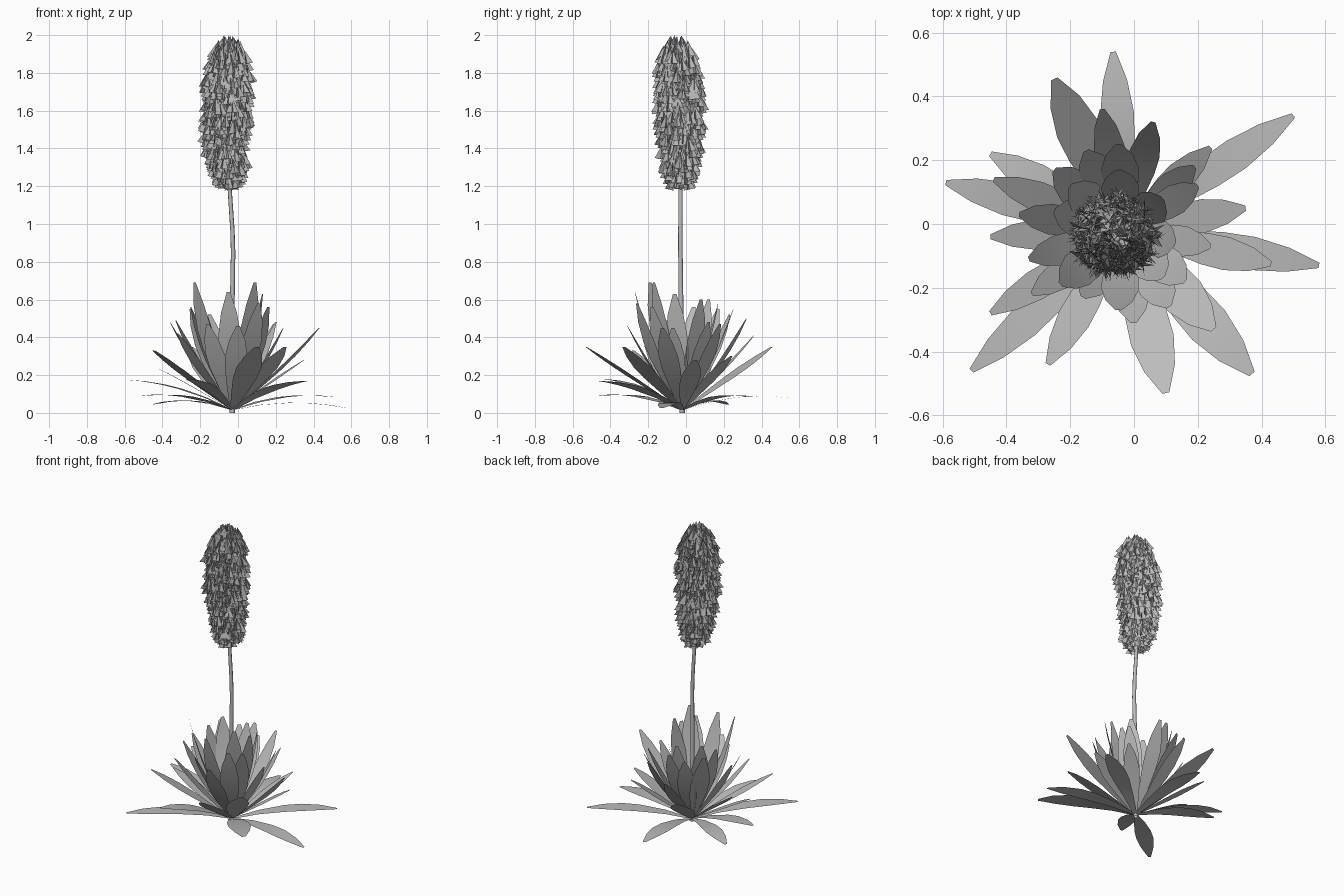
import bpy, bmesh, math, random
from mathutils import Vector

if "Cube" in bpy.data.objects:
    bpy.data.objects.remove(bpy.data.objects["Cube"])

random.seed(4)

def material(name, v):
    m = bpy.data.materials.new(name)
    m.diffuse_color = (v, v, v, 1)
    m.use_nodes = True
    m.node_tree.nodes["Principled BSDF"].inputs["Base Color"].default_value = m.diffuse_color
    return m

plant_grey = material("plant grey", 0.5)

def finish(bm, name, smooth=False):
    me = bpy.data.meshes.new(name)
    bm.to_mesh(me)
    bm.free()
    me.materials.append(plant_grey)
    ob = bpy.data.objects.new(name, me)
    bpy.context.collection.objects.link(ob)
    for p in me.polygons:
        p.use_smooth = smooth
    return ob

def lerp_table(table, t):
    for (a, va), (b, vb) in zip(table, table[1:]):
        if t <= b:
            return va + (vb - va) * (t - a) / (b - a)
    return table[-1][1]

# Rosette leaves: each a curved blade with straight-edged outline, crown to tip
BASE = Vector((-0.03, -0.02, 0.015))
BLADE = [(0, .18), (.25, .6), (.5, .95), (.66, 1), (.84, .72), (1, .16)]

def leaf(bm, x, y, z, width):
    tip = Vector((x, y, z))
    flat = Vector((x - BASE.x, y - BASE.y, 0))
    side = Vector((-flat.y, flat.x, 0)).normalized()
    if z < 0.22:      # low leaves arch over and lie flat
        ctrl = BASE + flat * 0.5 + Vector((0, 0, z * 0.5 + 0.06))
    else:             # the more upright a leaf, the more it bows outward
        bow = min(max((z - 0.3) / 0.3, 0), 1)
        ctrl = BASE + flat * (0.5 + 0.17 * bow) + Vector((0, 0, z * (0.51 - 0.08 * bow)))
    rows = []
    for t, w in BLADE:
        p = BASE * (1 - t) ** 2 + ctrl * (2 * t * (1 - t)) + tip * t * t
        s = side * w * width / 2
        rows.append((bm.verts.new(p - s), bm.verts.new(p + s)))
    for (a, b), (c, d) in zip(rows, rows[1:]):
        bm.faces.new((a, c, d, b))

def leaf_group(name, width, tips):
    bm = bmesh.new()
    for x, y, z in tips:
        leaf(bm, x, y, z, width)
    finish(bm, name, True)

leaf_group("outer_leaves", 0.105, [
    (-.065, .54, .08), (.50, .34, .085), (.35, .05, .28), (.58, -.13, .025),
    (.43, -.125, .45), (-.27, -.44, .18), (-.51, -.46, .09),
    (-.59, .13, .175), (-.45, .22, .045)])
leaf_group("broad_leaves", 0.138, [
    (-.25, .455, .35), (.37, -.47, .17), (.10, -.53, .35), (.25, -.33, .35)])
leaf_group("middle_leaves", 0.096, [
    (-.45, -.28, .33), (-.45, -.04, .25), (-.44, .14, .33), (-.36, .03, .48),
    (-.33, -.11, .49), (-.32, -.22, .42), (.24, .24, .30), (.19, .18, .47),
    (.20, .12, .48), (.06, .32, .50), (-.10, .36, .41), (.24, -.07, .45)])
leaf_group("inner_leaves", 0.118, [
    (-.05, .25, .55), (-.05, .17, .58), (-.15, .23, .52), (-.25, .17, .55),
    (-.20, .12, .60), (-.05, -.27, .64), (.00, -.31, .46), (.11, -.26, .58),
    (.16, -.18, .56), (.09, -.17, .69), (-.16, -.23, .47), (-.23, -.19, .69),
    (-.25, .04, .56), (.13, -.06, .63), (.09, .08, .60)])

# Flower stalk: one gently bent tube running up through the spike
AXIS_X = [(0, -.03), (.6, -.03), (.9, -.025), (1.2, -.045), (1.5, -.066), (1.75, -.062), (2, -.05)]
AXIS_Y = [(0, -.02), (.9, -.03), (1.3, -.028), (1.7, -.035), (2, -.05)]

def axis(z):
    return Vector((lerp_table(AXIS_X, z), lerp_table(AXIS_Y, z), z))

bm = bmesh.new()
rings = []
for k in range(17):
    c = axis(1.94 * k / 16)
    r = 0.014 - 0.005 * k / 16
    rings.append([bm.verts.new(c + Vector((r * math.cos(a), r * math.sin(a), 0)))
                  for a in (math.tau * j / 8 for j in range(8))])
for lo, hi in zip(rings, rings[1:]):
    for j in range(8):
        bm.faces.new((lo[j], lo[j - 7], hi[j - 7], hi[j]))
bm.faces.new(rings[-1])
finish(bm, "flower_stalk", True)

# Flower spike: spiral of hanging florets, each two crossed upright triangles
SPIKE_R = [(0, .035), (.1, .072), (.4, .1), (.65, .11), (.85, .09), (.95, .065), (1, .03)]
bm = bmesh.new()
COUNT = 500
for i in range(COUNT):
    t = i / (COUNT - 1)
    z = 1.26 + 0.74 * t
    a = i * 2.39996 + random.uniform(-.3, .3)
    out = Vector((math.cos(a), math.sin(a), 0))
    r = lerp_table(SPIKE_R, t) * random.uniform(.72, 1.15)
    apex = axis(z) + out * r
    length = random.uniform(.07, .085)
    drop = (Vector((0, 0, -1)) + out * random.uniform(0, .2)
            + Vector((random.uniform(-.12, .12), random.uniform(-.12, .12), 0))).normalized()
    u = drop.cross(Vector((1, .2, .1))).normalized()
    v = drop.cross(u)
    turn = random.uniform(0, math.pi)
    for q in (turn, turn + math.pi / 2):
        w = (u * math.cos(q) + v * math.sin(q)) * .033
        low = apex + drop * length
        bm.faces.new([bm.verts.new(p) for p in (apex, low - w, low + w)])
finish(bm, "flower_spike")
